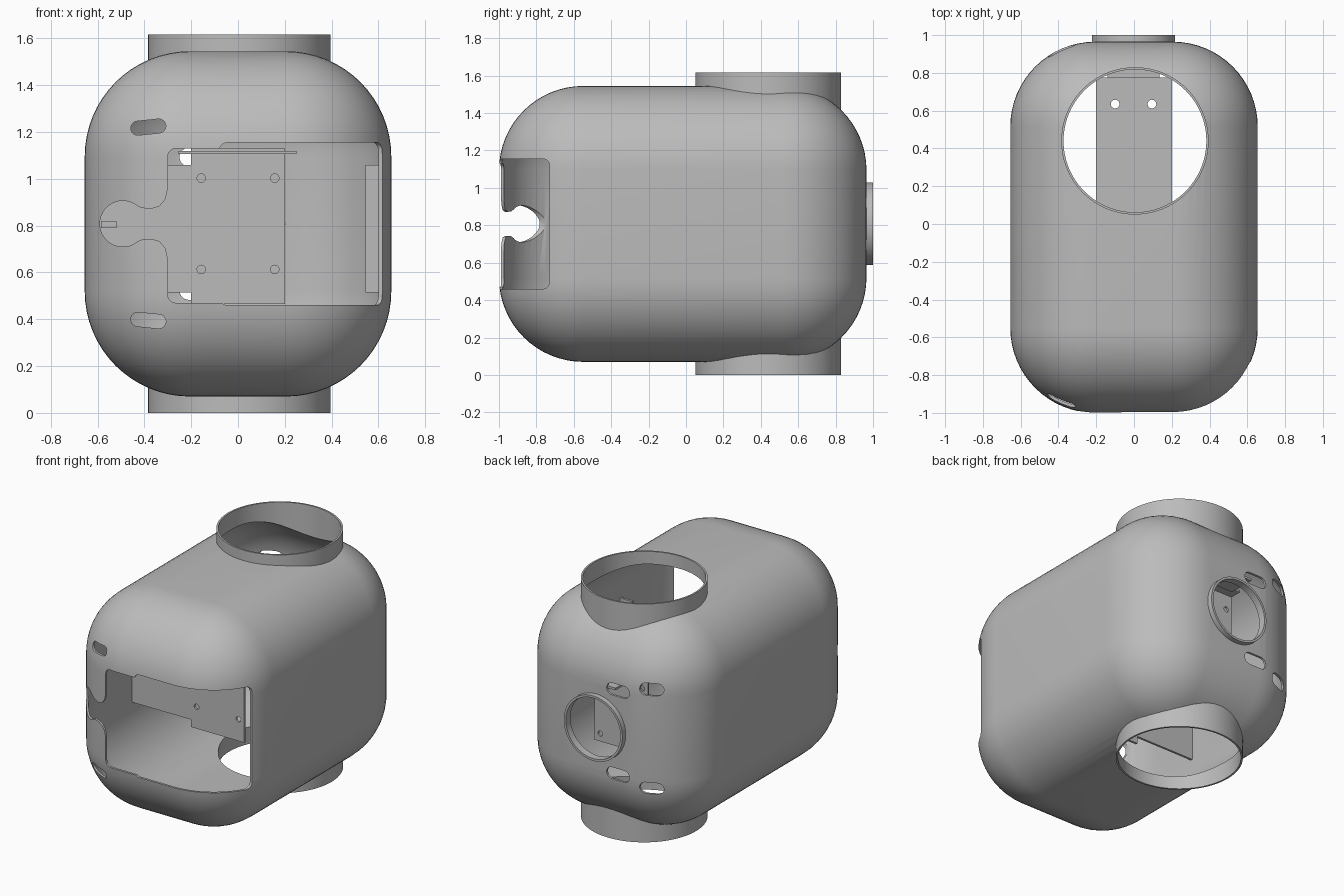
import bpy, bmesh, math
from mathutils import Matrix, Vector

if "Cube" in bpy.data.objects:
    bpy.data.objects.remove(bpy.data.objects["Cube"])

grey = bpy.data.materials.new("plain_grey")
grey.use_nodes = True
grey.diffuse_color = (0.5, 0.5, 0.5, 1)
grey.node_tree.nodes["Principled BSDF"].inputs["Base Color"].default_value = (0.5, 0.5, 0.5, 1)

MID = 0.808      # height of the middle plane
WALL = 0.015     # shell thickness


def add(name, bm):
    bmesh.ops.recalc_face_normals(bm, faces=bm.faces)
    mesh = bpy.data.meshes.new(name)
    bm.to_mesh(mesh)
    bm.free()
    mesh.materials.append(grey)
    ob = bpy.data.objects.new(name, mesh)
    bpy.context.collection.objects.link(ob)
    return ob


def box(name, lo, hi, radius=0, segments=1):
    """Box between two corners, with optional rounded edges."""
    lo, hi = Vector(lo), Vector(hi)
    bm = bmesh.new()
    bmesh.ops.create_cube(bm, size=1)
    for v in bm.verts:
        v.co = (lo + hi) / 2 + v.co * (hi - lo)
    if radius:
        bmesh.ops.bevel(bm, geom=bm.edges[:], offset=radius, segments=segments,
                        profile=0.5, affect='EDGES')
    return add(name, bm)


def cylinder(name, radius, centre, length, axis='Z', sides=96):
    bm = bmesh.new()
    turn = Matrix.Rotation(math.pi / 2, 4, 'X') if axis == 'Y' else Matrix()
    bmesh.ops.create_cone(bm, cap_ends=True, segments=sides, radius1=radius, radius2=radius,
                          depth=length, matrix=Matrix.Translation(centre) @ turn)
    return add(name, bm)


def prism(name, points, y0, y1):
    """Extrude an x-z outline along y."""
    bm = bmesh.new()
    face = bm.faces.new([bm.verts.new((x, y0, z)) for x, z in points])
    out = bmesh.ops.extrude_face_region(bm, geom=[face])
    moved = [g for g in out["geom"] if isinstance(g, bmesh.types.BMVert)]
    bmesh.ops.translate(bm, verts=moved, vec=(0, y1 - y0, 0))
    return add(name, bm)


def slot(name, x, z, half_w, half_h, tilt, y0, y1):
    """Rounded slot cutter along y."""
    pts, n = [], 12
    for side in (1, -1):
        for i in range(n + 1):
            a = math.pi * (i / n - 0.5)
            px = side * (half_w - half_h + half_h * math.cos(a))
            pz = side * half_h * math.sin(a)
            pts.append((x + px * math.cos(tilt) - pz * math.sin(tilt),
                        z + px * math.sin(tilt) + pz * math.cos(tilt)))
    return prism(name, pts, y0, y1)


def combine(target, tool, operation='DIFFERENCE'):
    mod = target.modifiers.new("combine", 'BOOLEAN')
    mod.operation, mod.solver, mod.object = operation, 'EXACT', tool
    bpy.context.view_layer.objects.active = target
    bpy.ops.object.modifier_apply(modifier=mod.name)
    bpy.data.objects.remove(tool)


def finish(ob):
    bpy.ops.object.select_all(action='DESELECT')
    ob.select_set(True)
    bpy.context.view_layer.objects.active = ob
    bpy.ops.object.shade_smooth_by_angle(angle=math.radians(30))


# Rounded housing with a vertical pipe and a rear collar, then hollowed
lo, hi, inset = Vector((-0.655, -1, 0.07)), Vector((0.655, 0.965, 1.545)), Vector((WALL,) * 3)
shell = box("housing_shell", lo, hi, 0.45, 16)
pipe = (0.005, 0.44, MID)
collar = (-0.003, 0.9, MID)
combine(shell, cylinder("pipe", 0.39, pipe, 2 * MID), 'UNION')
combine(shell, cylinder("collar", 0.22, collar, 0.2, 'Y'), 'UNION')
combine(shell, box("hollow", lo + inset, hi - inset, 0.45 - WALL, 16))
combine(shell, cylinder("pipe_bore", 0.378, pipe, 2))
combine(shell, cylinder("collar_bore", 0.205, collar, 0.5, 'Y'))

# Front window wrapping round to the left side, with a keyhole on the other end
combine(shell, box("window", (-0.08, -1.2, 0.46), (0.9, -0.73, 1.155), 0.035, 5))
combine(shell, box("window_end", (-0.3, -1.2, 0.47), (0.1, -0.74, 1.13), 0.035, 5))
neck = [(-0.25, 0.16), (-0.3, 0.15), (-0.31, 0.105), (-0.335, 0.075), (-0.37, 0.064), (-0.41, 0.067), (-0.46, 0.09)]
outline = [(x, MID + z) for x, z in neck] + [(x, MID - z) for x, z in reversed(neck)]
combine(shell, prism("keyhole_neck", outline, -1.2, -0.7))
combine(shell, cylinder("keyhole_end", 0.098, (-0.492, -0.9, MID), 0.6, 'Y', 48))

# Slots, mirrored above and below the middle
for s in (1, -1):
    combine(shell, slot("front_slot", -0.383, MID + s * 0.413, 0.075, 0.03, s * 0.1, -1.2, -0.6))
    combine(shell, slot("rear_slot_inner", -0.165, MID + s * 0.285, 0.085, 0.04, 0, 0.8, 1.2))
    combine(shell, slot("rear_slot_outer", -0.385, MID + s * 0.335, 0.07, 0.04, 0, 0.7, 1.2))
finish(shell)

# Inner bracket: front and rear plates joined by a top shelf
for name, y, z0 in (("bracket_front_plate", -0.22, 0.465), ("bracket_rear_plate", 0.68, 0.56)):
    plate = box(name, (-0.2, y, z0), (0.2, y + 0.015, 1.13 if y < 0 else 1.104))
    for x in (-0.157, 0.157):
        for z in (0.613, 1.003):
            combine(plate, cylinder("hole", 0.018, (x, y, z), 0.1, 'Y', 24))
    finish(plate)
shelf = box("bracket_shelf", (-0.2, -0.205, 1.104), (0.2, 0.775, 1.118))
for x in (-0.1, 0.095):
    combine(shelf, cylinder("hole", 0.023, (x, 0.635, 1.11), 0.1, 'Z', 24))
finish(shelf)
box("shelf_rear_tab", (-0.14, 0.77, 1.085), (0.135, 0.955, 1.1))
box("shelf_front_lip", (-0.255, -0.27, 1.105), (0.25, -0.22, 1.118))

# Wings that hold the bracket against the housing sides
box("wing_right", (-0.645, -0.22, 0.515), (-0.2, -0.205, 1.06))
box("wing_left", (0.545, -0.22, 0.515), (0.645, -0.205, 1.06))
box("wing_catch", (-0.585, -0.25, 0.79), (-0.52, -0.22, 0.82))
